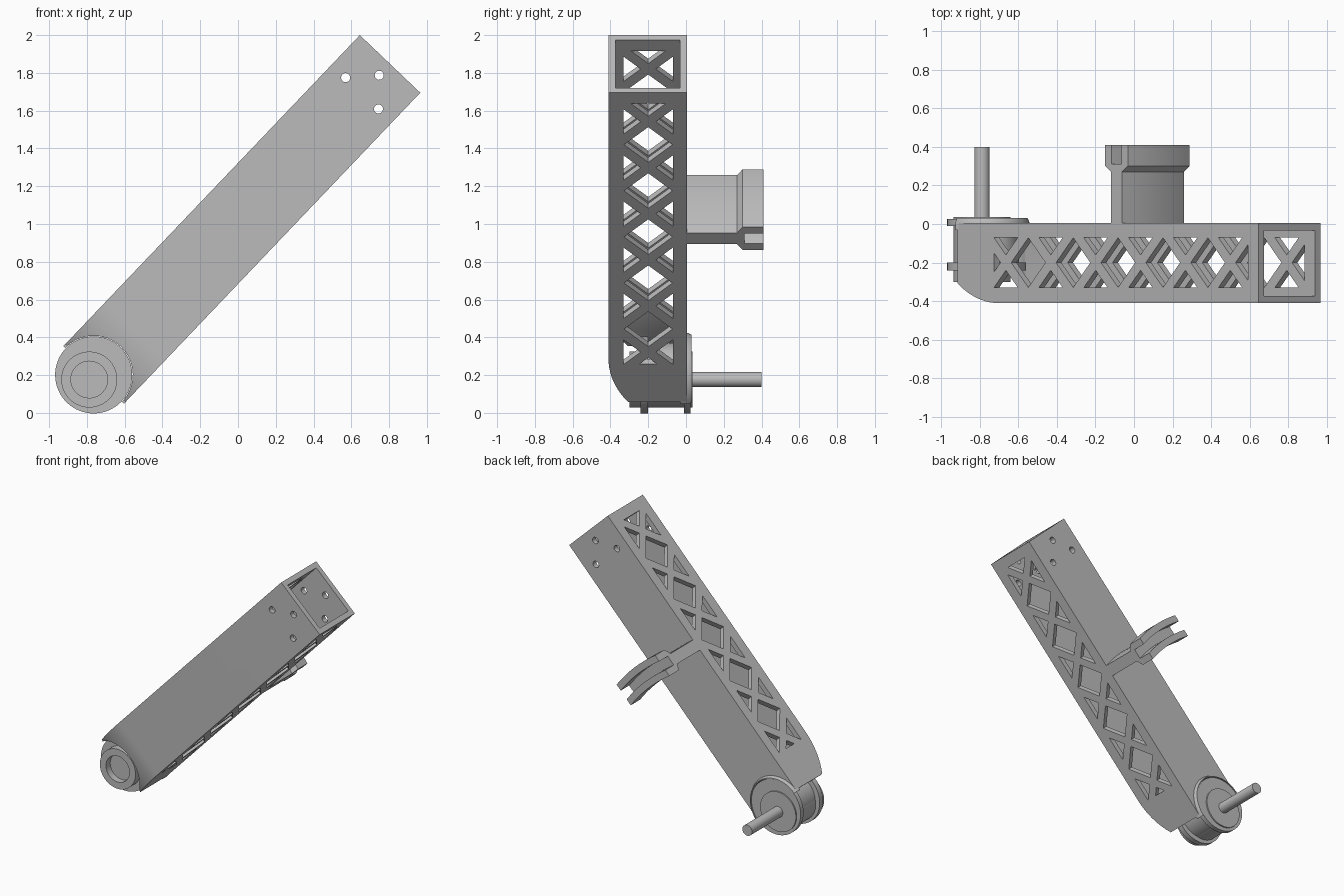
import bpy, bmesh
from math import sqrt, pi, radians
from mathutils import Matrix, Vector

cube = bpy.data.objects.get("Cube")
if cube:
    bpy.data.objects.remove(cube)

grey = bpy.data.materials.new("plain_grey")
grey.use_nodes = True
COLOUR = (0.5, 0.5, 0.5, 1)
grey.diffuse_color = COLOUR
grey.node_tree.nodes["Principled BSDF"].inputs["Base Color"].default_value = COLOUR

# Arm frame: local x runs down the arm from its open top end, y is depth, z is width
FRAME = (Matrix.Translation((0.805, 0, 1.8475))
         @ Matrix(((-0.690, 0, 0.724), (0, 1, 0), (-0.724, 0, -0.690))).to_4x4())
HALF = 0.221          # half width of the arm
WALL = 0.038
FRONT, BACK = -0.41, 0.005
PULLEY, HUB = 2.274, 2.308   # axis positions along the arm


def prism(bm, points, half, slices=1, bulge=0):
    """Loft a (length, depth) outline across the arm width."""
    rings = []
    for i in range(slices + 1):
        f = 2 * i / slices - 1
        shift = -bulge * (1 - f * f)
        rings.append([bm.verts.new((t + shift, y, f * half)) for t, y in points])
    n = len(points)
    bm.faces.new(rings[0])
    bm.faces.new(rings[-1][::-1])
    for a, b in zip(rings, rings[1:]):
        for i in range(n):
            j = (i + 1) % n
            bm.faces.new((a[i], b[i], b[j], a[j]))


def lathe(bm, profile, t, w=0, steps=64, angle=2 * pi, closed=False):
    """Spin a (radius, depth) profile about a depth axis at (t, w)."""
    verts = [bm.verts.new((t, y, w + r)) for r, y in profile]
    pairs = list(zip(verts, verts[1:]))
    if closed:
        pairs.append((verts[-1], verts[0]))
    edges = [bm.edges.new(p) for p in pairs]
    bmesh.ops.spin(bm, geom=verts + edges, cent=(t, 0, w), axis=(0, 1, 0),
                   angle=angle, steps=steps)
    bmesh.ops.remove_doubles(bm, verts=bm.verts[:], dist=1e-5)
    if closed:
        bmesh.ops.holes_fill(bm, edges=[e for e in bm.edges if e.is_boundary])


def finish(bm, name):
    bmesh.ops.recalc_face_normals(bm, faces=bm.faces[:])
    mesh = bpy.data.meshes.new(name)
    bm.to_mesh(mesh)
    bm.free()
    mesh.materials.append(grey)
    ob = bpy.data.objects.new(name, mesh)
    bpy.context.collection.objects.link(ob)
    ob.matrix_world = FRAME
    return ob


def activate(ob):
    bpy.ops.object.select_all(action='DESELECT')
    ob.select_set(True)
    bpy.context.view_layer.objects.active = ob


def smooth(ob):
    activate(ob)
    bpy.ops.object.shade_smooth_by_angle(angle=radians(30))


def cut(ob, bm):
    cutter = finish(bm, "cutter")
    cutter.hide_render = True
    bpy.context.view_layer.update()
    activate(ob)
    mod = ob.modifiers.new("cut", 'BOOLEAN')
    mod.operation = 'DIFFERENCE'
    mod.solver = 'EXACT'
    mod.object = cutter
    bpy.ops.object.modifier_apply(modifier=mod.name)
    bpy.data.objects.remove(cutter)


def arm_outline(front, back, start, end):
    """Side outline whose front curves back towards the pulley end."""
    bend, radius, n = 1.95, 0.52, 10
    pts = [(start, back), (start, front)]
    for i in range(n + 1):
        s = (end - bend) * i / n
        pts.append((bend + s, front + radius - sqrt(radius * radius - s * s)))
    return pts + [(end, back)]


# Arm: hollow tube
bm = bmesh.new()
prism(bm, arm_outline(FRONT, BACK, 0, 2.26), HALF)
arm = finish(bm, "arm_tube")
bm = bmesh.new()
prism(bm, arm_outline(FRONT + WALL, BACK - WALL, -0.05, 2.3), HALF - WALL)
cut(arm, bm)

# Truss windows through both side walls
LOW, HIGH, MID, BAND = 0.08, 1.985, -0.2, 0.13
PITCH, BAR = 0.337, 0.04
bm = bmesh.new()
for k in range(7):
    cross = 0.212 + PITCH * k
    c = cross - PITCH / 2
    d = PITCH / 2 - BAR
    if c < LOW:
        b = c + d - LOW
        shape = [(LOW, MID - b), (c + d, MID), (LOW, MID + b)]
    elif c > HIGH:
        b = HIGH - (c - d)
        shape = [(HIGH, MID - b), (c - d, MID), (HIGH, MID + b)]
    else:
        shape = [(c - d, MID), (c, MID - d), (c + d, MID), (c, MID + d)]
    prism(bm, shape, 0.3)
    if k < 6:
        e = BAND - BAR
        for s in (-1, 1):
            prism(bm, [(cross - e, MID + s * BAND), (cross + e, MID + s * BAND),
                       (cross, MID + s * BAR)], 0.3)
cut(arm, bm)

# Pulley recess and three screw holes
bm = bmesh.new()
for t, w, r in ((PULLEY, 0, 0.207), (0.215, -0.12, 0.024),
                (0.215, 0.12, 0.024), (0.083, 0, 0.024)):
    lathe(bm, [(0, -0.6), (r, -0.6), (r, 0.2), (0, 0.2)], t, w, 64 if r > 0.1 else 20)
cut(arm, bm)
smooth(arm)

# Flanged pulley
bm = bmesh.new()
rim, drum = 0.204, 0.168
lathe(bm, [(0, -0.24), (rim, -0.24), (rim, -0.2), (drum, -0.2), (drum, -0.01),
           (rim, -0.01), (rim, 0.025), (0, 0.025)], PULLEY)
smooth(finish(bm, "pulley"))

# Hub with a front socket and a rear shaft
bm = bmesh.new()
lathe(bm, [(0, -0.25), (0.097, -0.25), (0.097, -0.3), (0.148, -0.3), (0.148, 0.035),
           (0.04, 0.035), (0.04, 0.4), (0, 0.4)], HUB)
smooth(finish(bm, "hub_and_shaft"))

# Raised half collar round the pulley on the back face
bm = bmesh.new()
lathe(bm, [(0.207, -0.03), (0.222, -0.03), (0.222, 0.01), (0.213, 0.03), (0.207, 0.03)],
      PULLEY, steps=32, angle=-pi, closed=True)
smooth(finish(bm, "back_collar"))

# Forked guide bracket on the back
half_side = [(0.042, -0.01), (0.042, 0.27), (0.085, 0.3), (0.085, 0.41),
             (0.036, 0.41), (0.036, 0.31)]
outline = half_side + [(-t, y) for t, y in reversed(half_side)]
bm = bmesh.new()
prism(bm, [(1.066 + t, y) for t, y in outline], HALF, 12, 0.02)
smooth(finish(bm, "guide_bracket"))
